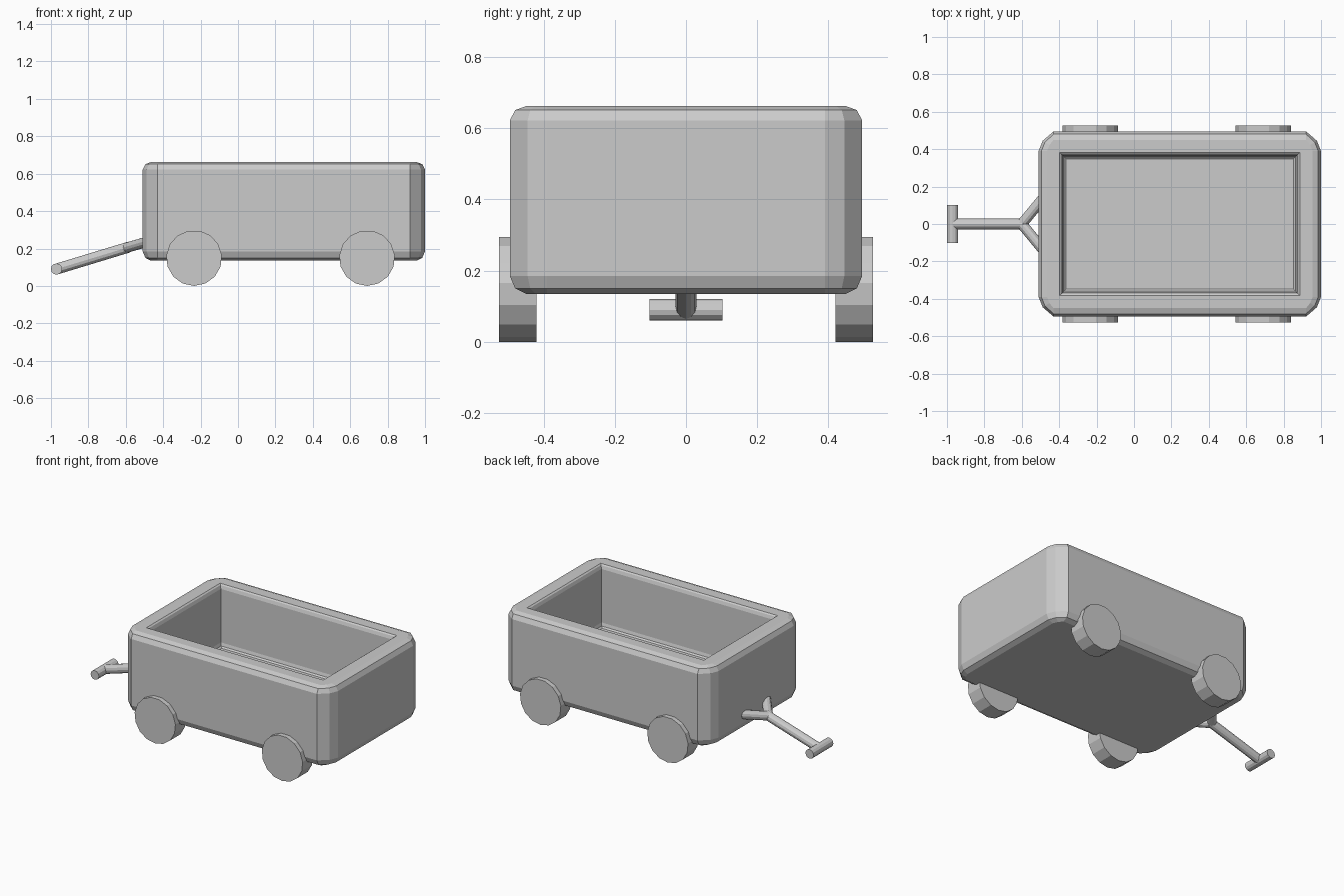
import bpy, bmesh, math
from mathutils import Vector

if "Cube" in bpy.data.objects:
    bpy.data.objects.remove(bpy.data.objects["Cube"])

CX, HX, HY = 0.245, 0.755, 0.495   # tub centre and half sizes


def finish(name, bm):
    bmesh.ops.remove_doubles(bm, verts=bm.verts, dist=1e-4)
    bmesh.ops.recalc_face_normals(bm, faces=bm.faces)
    mesh = bpy.data.meshes.new(name)
    bm.to_mesh(mesh)
    bm.free()
    obj = bpy.data.objects.new(name, mesh)
    bpy.context.collection.objects.link(obj)
    return obj


def rod(name, a, b, r, sides, up):
    """Prism from a to b with one corner pointing along up."""
    a, b, up = Vector(a), Vector(b), Vector(up)
    d = (b - a).normalized()
    u = (up - d * up.dot(d)).normalized()
    v = d.cross(u)
    bm = bmesh.new()
    ends = []
    for p in (a, b):
        ends.append([bm.verts.new(p + r * (u * math.cos(t) + v * math.sin(t)))
                     for t in (2 * math.pi * i / sides for i in range(sides))])
    for i in range(sides):
        j = (i + 1) % sides
        bm.faces.new((ends[0][i], ends[0][j], ends[1][j], ends[1][i]))
    for e in ends:
        bm.faces.new(e)
    return finish(name, bm)


def ring(bm, z, inset, square):
    """Twelve points: rounded outline, or a rectangle with merged corners."""
    if square:
        corner = [(HX - inset, HY - inset)] * 3
    else:
        corner = [(HX - inset, HY - 0.105),
                  (HX - 0.022 - 0.8 * inset, HY - 0.05 - 0.5 * inset),
                  (HX - 0.08, HY - inset)]
    pts = []
    for sx, sy in ((1, 1), (-1, 1), (-1, -1), (1, -1)):
        quarter = corner if sx * sy > 0 else corner[::-1]
        pts += [(sx * x, sy * y) for x, y in quarter]
    return [bm.verts.new((CX + x, y, z)) for x, y in pts]


# Hollow tub: outside from bottom to rim, then down the inside to the floor
bm = bmesh.new()
profile = [(0.135, 0.045, 0), (0.150, 0.015, 0), (0.185, 0, 0),
           (0.622, 0, 0), (0.651, 0.015, 0), (0.662, 0.045, 0),
           (0.662, 0.112, 1), (0.655, 0.121, 1), (0.635, 0.128, 1),
           (0.285, 0.130, 1), (0.265, 0.136, 1), (0.257, 0.147, 1)]
rings = [ring(bm, *p) for p in profile]
bm.faces.new(rings[0])
for lo, hi in zip(rings, rings[1:]):
    for i in range(12):
        j = (i + 1) % 12
        bm.faces.new((lo[i], lo[j], hi[j], hi[i]))
bm.faces.new(rings[-1])
bmesh.ops.remove_doubles(bm, verts=bm.verts, dist=1e-4)
finish("wagon_tub", bm)

# Wheels
for x, end in ((-0.235, "front"), (0.69, "rear")):
    for s, side in ((-1, "right"), (1, "left")):
        rod(f"{end}_{side}_wheel", (x, s * 0.42, 0.149), (x, s * 0.526, 0.149),
            0.149, 15, (0, 0, -1))

# Pull handle: grip, shaft and forked mount
fork = (-0.585, 0, 0.207)
rod("grip", (-0.97, -0.102, 0.09), (-0.97, 0.102, 0.09), 0.03, 12, (0, 0, 1))
rod("handle_shaft", (-0.97, 0, 0.09), fork, 0.029, 12, (0, 0, 1))
for s, side in ((-1, "right"), (1, "left")):
    rod(f"fork_{side}", (-0.6, 0, 0.203), (-0.48, s * 0.145, 0.238),
        0.028, 12, (0, 0, 1))
